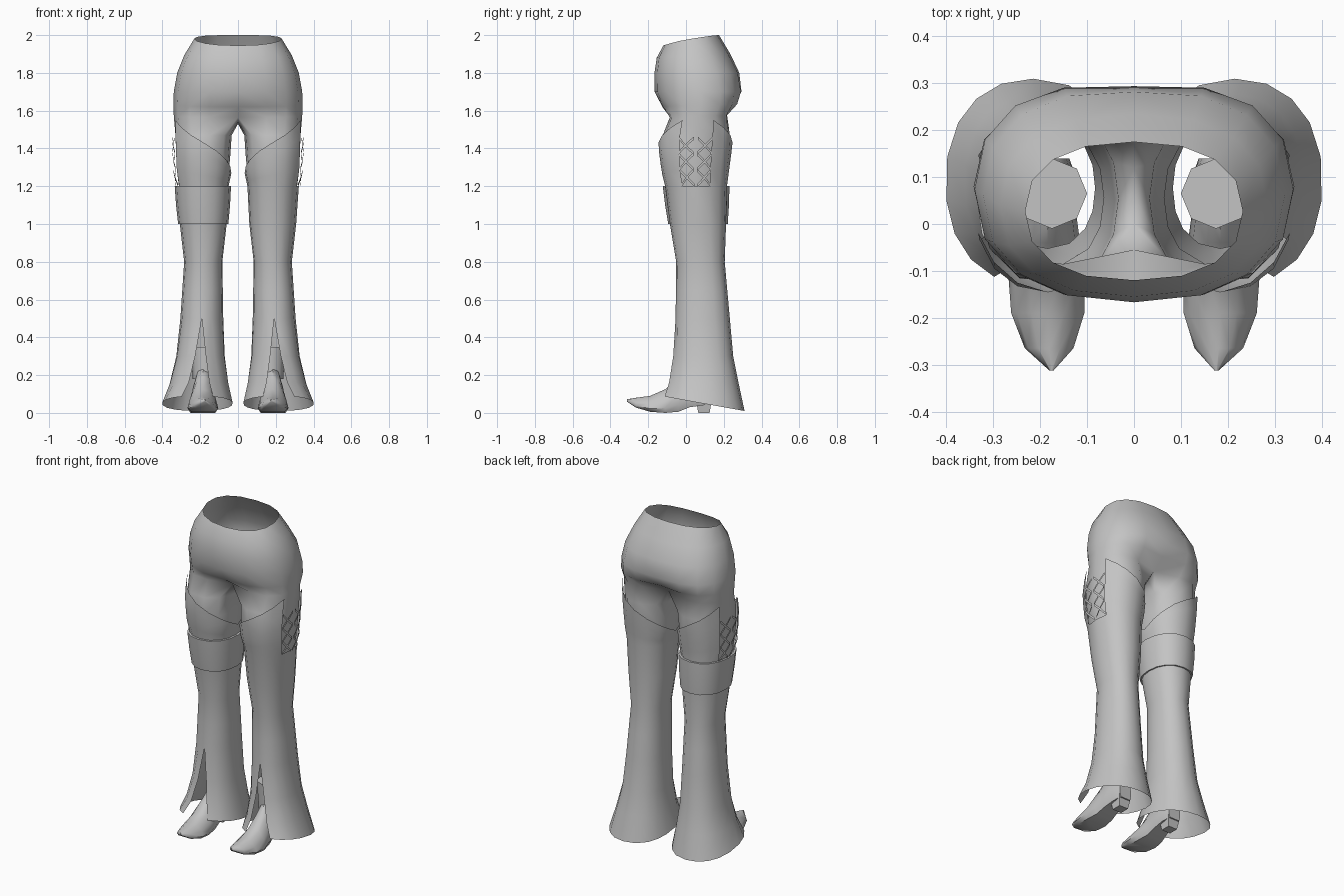
import bpy, bmesh, math
from mathutils import Vector

if "Cube" in bpy.data.objects:
    bpy.data.objects.remove(bpy.data.objects["Cube"])

grey = bpy.data.materials.new("plain grey")
grey.diffuse_color = (0.55, 0.55, 0.55, 1)
grey.use_nodes = True
grey.node_tree.nodes["Principled BSDF"].inputs["Base Color"].default_value = grey.diffuse_color


def finish(name, verts, faces, mirror=True, angle=50):
    bm = bmesh.new()
    vs = [bm.verts.new(v) for v in verts]
    for f in faces:
        bm.faces.new([vs[i] for i in f])
    bmesh.ops.remove_doubles(bm, verts=bm.verts, dist=0.0005)
    bmesh.ops.recalc_face_normals(bm, faces=bm.faces)
    me = bpy.data.meshes.new(name)
    bm.to_mesh(me)
    bm.free()
    me.materials.append(grey)
    ob = bpy.data.objects.new(name, me)
    bpy.context.collection.objects.link(ob)
    bpy.ops.object.select_all(action='DESELECT')
    ob.select_set(True)
    bpy.context.view_layer.objects.active = ob
    bpy.ops.object.shade_smooth_by_angle(angle=math.radians(angle))
    if mirror:
        m = ob.modifiers.new("mirror", 'MIRROR')
        m.merge_threshold = 0.001
    return ob


# Leg outline by height: z, inner x, outer x, front y, back y
LEG = [(1.56, .015, .345, -.12, .25), (1.42, .025, .342, -.148, .246),
       (1.27, .035, .335, -.128, .226), (1.2, .05, .322, -.11, .217),
       (1.0, .06, .308, -.085, .212), (.8, .083, .285, -.052, .205),
       (.5, .078, .305, -.055, .232), (.3, .07, .327, -.07, .25),
       (.0, .028, .402, -.13, .31)]


def leg_point(z, deg, off=0.0):
    # angle 0 = front, 90 = outer side, 180 = back, 270 = inner side
    for a, b in zip(LEG, LEG[1:]):
        if z >= b[0]:
            break
    t = min(1, max(0, (a[0] - z) / (a[0] - b[0])))
    x0, x1, y0, y1 = (a[i] + (b[i] - a[i]) * t for i in range(1, 5))
    r = math.radians(deg)
    s, c = math.sin(r), math.cos(r)
    return Vector(((x0 + x1) / 2 + ((x1 - x0) / 2 + off) * math.copysign(abs(s) ** .9, s),
                   (y0 + y1) / 2 - ((y1 - y0) / 2 + off) * math.copysign(abs(c) ** .9, c), z))


# Hips: rows of front z, back z, half width, front y, back y, front dip, back dip
HIPS = [(1.945, 2.0, .232, -.12, .175, 0, 0), (1.88, 1.90, .285, -.155, .235, 0, 0),
        (1.80, 1.80, .322, -.167, .292, 0, .01), (1.70, 1.70, .34, -.166, .314, 0, .02),
        (1.62, 1.635, .342, -.145, .305, .02, .05), (1.565, 1.575, .34, -.125, .265, .07, .09)]
N = 8
verts, faces = [], []
for zf, zb, w, yf, yb, df, db in HIPS:
    for i in range(N + 1):
        r = math.pi * i / N
        s, c = math.sin(r), math.cos(r)
        y = (yf + yb) / 2 - (yb - yf) / 2 * math.copysign(abs(c) ** .85, c)
        dip = abs(c) ** 12
        y += df * dip if c > 0 else -db * dip
        x = 0 if i in (0, N) else w * abs(s) ** .85
        verts.append((x, y, zb - (zb - zf) * ((1 + c) / 2) ** 1.5))
for r in range(len(HIPS) - 1):
    for i in range(N):
        a = r * (N + 1) + i
        faces.append((a, a + 1, a + N + 2, a + N + 1))
# Crotch strip joins the arc into a closed thigh loop
ring = list(range(len(verts) - N - 1, len(verts)))
ring += [len(verts) + k for k in range(3)]
verts += [(0, .12, 1.545), (0, .06, 1.53), (0, 0, 1.54)]
degs = [-45 + 270 * i / N for i in range(N + 1)] + [247.5, 270, 292.5]
for z in (1.47, 1.36, 1.25, 1.15):
    new = [len(verts) + k for k in range(len(degs))]
    verts += [leg_point(z, d, -.012) for d in degs]
    for k in range(len(ring)):
        j = (k + 1) % len(ring)
        faces.append((ring[k], ring[j], new[j], new[k]))
    ring = new
finish("hips", verts, faces, angle=80)

# Flared trouser legs with a slanted top, a side notch and a front slit
COLS = [0, 22, 44, 66, 90, 114, 136, 158, 180, 205, 230, 250, 270, 290, 310, 335, 360]
ROWS = [1.2, 1.0, .8, .65, .5, .3, .16, 0]
UP = 4


def slit(z):
    return 0 if z >= .5 else 24 * (.5 - z) / .45


verts, faces = [], []
for r in range(UP + len(ROWS)):
    for d in COLS:
        if r < UP:
            gap = min(abs(d - 90), 360 - abs(d - 90))
            top = 1.55 - .0018 * max(0, gap - 24)
            z = top + (1.2 - top) * r / UP
            verts.append(leg_point(z, d))
        else:
            z = ROWS[r - UP]
            dz = slit(max(z, .05))
            p = leg_point(z, dz + d * (360 - 2 * dz) / 360)
            if z == 0:
                p.z = .066 - .18 * p.y
            verts.append(p)
for r in range(UP + len(ROWS) - 1):
    for i in range(len(COLS) - 1):
        if r < UP and COLS[i] in (66, 90):
            continue
        a = r * len(COLS) + i
        faces.append((a, a + 1, a + len(COLS) + 1, a + len(COLS)))
finish("trouser_legs", verts, faces, angle=60)

# Crossed side lacing over the notch
verts, faces = [], []


def ribbon(z0, d0, z1, d1, h=.008):
    base = len(verts)
    for k in range(4):
        t = k / 3
        p = leg_point(z0 + (z1 - z0) * t, d0 + (d1 - d0) * t, .006)
        verts.extend((p + Vector((0, 0, h)), p - Vector((0, 0, h))))
    for k in range(3):
        b = base + 2 * k
        faces.append((b, b + 1, b + 3, b + 2))


for k in range(3):
    hi, lo = 1.455 - .085 * k, 1.375 - .085 * k
    for a, b in ((66, 88), (92, 114)):
        ribbon(hi, a, lo, b)
        ribbon(lo, a, hi, b)
finish("side_laces", verts, faces)

# Thigh band on one leg only
verts, faces = [], []
bd = [360 * k / 16 for k in range(16)]
for z, off in ((1.2, 0), (1.2, .013), (1.1, .013), (1.0, .009), (1.0, 0)):
    for d in bd:
        p = leg_point(z, d, off)
        verts.append((-p.x, p.y, p.z))
for r in range(4):
    for k in range(16):
        j = (k + 1) % 16
        faces.append((r * 16 + k, r * 16 + j, r * 16 + 16 + j, r * 16 + 16 + k))
finish("thigh_band", verts, faces, mirror=False)


def loft(name, rings, angle=50):
    n = len(rings[0])
    vs = [p for ring in rings for p in ring]
    fs = [(r * n + k, r * n + (k + 1) % n, (r + 1) * n + (k + 1) % n, (r + 1) * n + k)
          for r in range(len(rings) - 1) for k in range(n)]
    fs += [tuple(range(n)), tuple(range(len(vs) - n, len(vs)))]
    return finish(name, vs, fs, angle=angle)


# Pointed shoes: y, centre x, half width, bottom z, top z
SHOE = [(-.313, .176, .004, .06, .072), (-.265, .181, .052, .028, .08),
        (-.19, .184, .078, .006, .09), (-.11, .186, .082, 0, .125),
        (-.04, .185, .07, .006, .19), (.02, .183, .06, .03, .25),
        (.09, .18, .06, .04, .25), (.14, .18, .042, .05, .22)]
rings = []
for y, cx, w, zb, zt in SHOE:
    sec = [(-1, .2), (-.8, 0), (.8, 0), (1, .2), (.85, .55), (.45, .9), (0, 1), (-.45, .9), (-.85, .55)]
    rings.append([(cx + w * u, y, zb + (zt - zb) * v) for u, v in sec])
loft("shoes", rings)

# Ankle shafts
loft("ankles", [[(.175 + r * math.sin(k * math.pi / 4), .065 + r * math.cos(k * math.pi / 4), z)
                 for k in range(8)] for z, r in ((.18, .065), (.35, .075))])

# Block heels
loft("heels", [[(.18 + u * w, .095 + v * w, z) for u, v in ((-1, -1), (1, -1), (1, 1), (-1, 1))]
               for z, w in ((0, .03), (.07, .042))])
